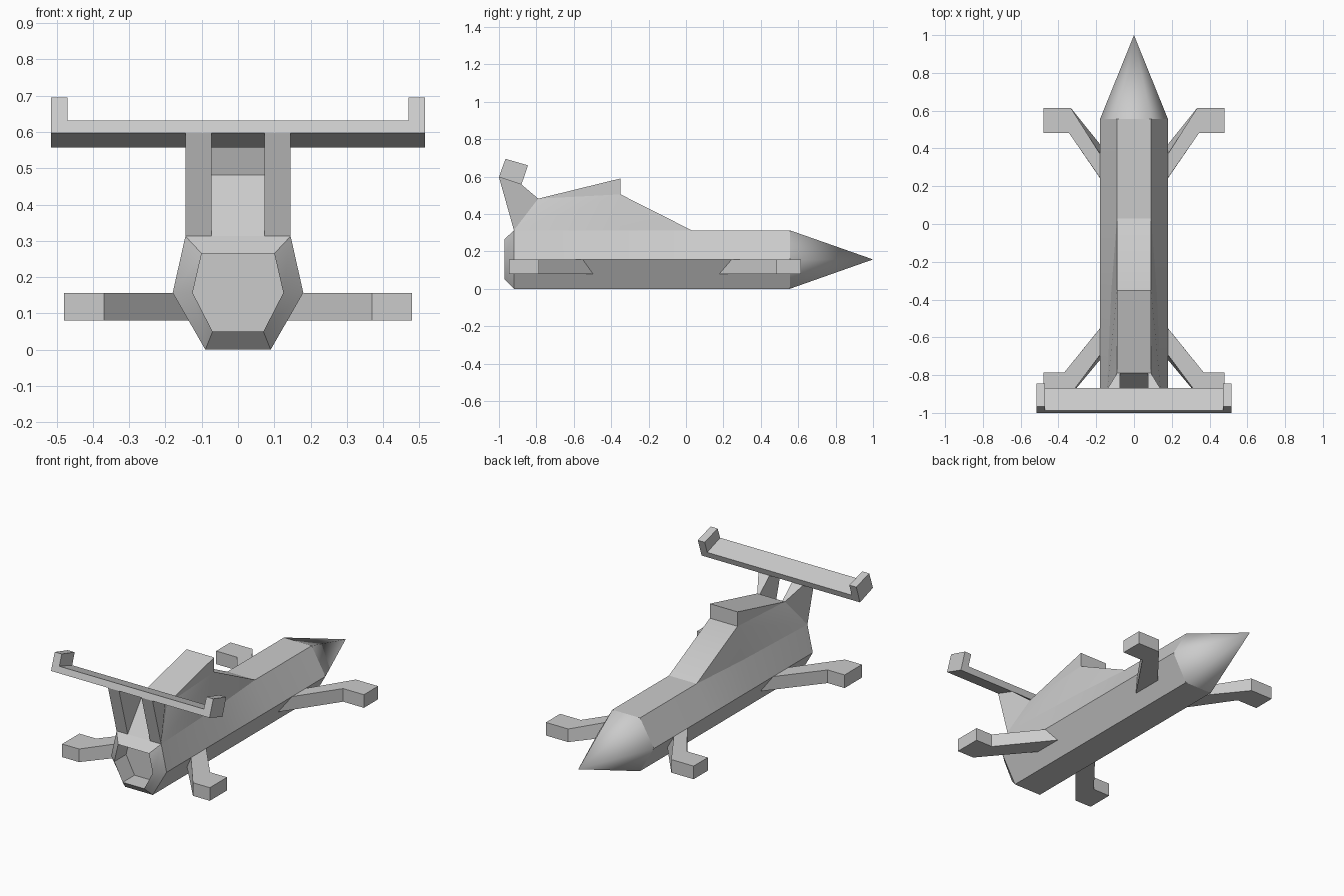
import bpy, bmesh, math

if "Cube" in bpy.data.objects:
    bpy.data.objects.remove(bpy.data.objects["Cube"])

def finish(name, bm, smooth=30):
    bmesh.ops.recalc_face_normals(bm, faces=bm.faces)
    me = bpy.data.meshes.new(name)
    bm.to_mesh(me)
    bm.free()
    ob = bpy.data.objects.new(name, me)
    bpy.context.collection.objects.link(ob)
    bpy.ops.object.select_all(action='DESELECT')
    ob.select_set(True)
    bpy.context.view_layer.objects.active = ob
    bpy.ops.object.shade_smooth_by_angle(angle=math.radians(smooth))
    return ob

def loft(name, rings, smooth=30):
    bm = bmesh.new()
    vs = [[bm.verts.new(p) for p in r] for r in rings]
    n = len(vs[0])
    for a, b in zip(vs, vs[1:]):
        for i in range(n):
            j = (i + 1) % n
            bm.faces.new((a[i], a[j], b[j], b[i]))
    bm.faces.new(vs[0])
    bm.faces.new(vs[-1])
    return finish(name, bm, smooth)

def hull(name, pts):
    # convex block from right-side points mirrored across x
    bm = bmesh.new()
    for x, y, z in pts:
        for s in (1, -1):
            bm.verts.new((s * x, y, z))
    bmesh.ops.convex_hull(bm, input=bm.verts)
    bmesh.ops.dissolve_limit(bm, angle_limit=0.02, verts=bm.verts, edges=bm.edges)
    return finish(name, bm)

def hexa(y, bot, mid, top, z0=0.0, z1=0.313):
    zm = 0.157
    return [(-bot, y, z0), (bot, y, z0), (mid, y, zm), (top, y, z1), (-top, y, z1), (-mid, y, zm)]

def mirror(ob):
    m = ob.modifiers.new("mirror", 'MIRROR')
    m.use_axis[0] = True

# Hexagonal fuselage with bevelled, recessed exhaust
inner = (0.07, 0.125, 0.10, 0.05, 0.265)
loft("fuselage", [hexa(-0.86, *inner), hexa(-0.97, *inner),
                  hexa(-0.92, 0.09, 0.18, 0.145), hexa(-0.35, 0.09, 0.18, 0.12),
                  hexa(0.03, 0.09, 0.18, 0.09), hexa(0.555, 0.09, 0.18, 0.09)])

# Smooth six-sided nose cone
bm = bmesh.new()
base = [bm.verts.new(p) for p in hexa(0.555, 0.09, 0.18, 0.09)]
tip = bm.verts.new((0, 1, 0.157))
for i in range(6):
    bm.faces.new((base[i], base[(i + 1) % 6], tip))
finish("nose_cone", bm, 80)

# Raised engine hump and the air scoop on top
hull("engine_hump", [(0.09, 0.03, 0.313), (0.12, -0.35, 0.313), (0.145, -0.92, 0.313),
                     (0.09, -0.35, 0.505), (0.09, -0.79, 0.482)])
hull("air_scoop", [(0.09, -0.35, 0.505), (0.09, -0.35, 0.59), (0.09, -0.79, 0.482)])

# Twin struts carrying the rear wing
side = [(-0.92, 0.313, 0.145), (-0.79, 0.482, 0.09), (-0.88, 0.558, 0.145), (-1.0, 0.597, 0.145)]
mirror(loft("wing_strut", [[(0.073, y, z) for y, z, _ in side],
                           [(x, y, z) for y, z, x in side]]))

# Tilted rear wing with end plates
hull("rear_wing", [(0.515, -1.0, 0.597), (0.515, -0.88, 0.557),
                   (0.515, -0.868, 0.592), (0.515, -0.988, 0.632)])
plate = [(-0.988, 0.632), (-0.868, 0.592), (-0.845, 0.66), (-0.965, 0.695)]
mirror(loft("wing_end_plate", [[(x, y, z) for y, z in plate] for x in (0.47, 0.515)]))

# Bent suspension arms: outlines at the top and bottom surfaces
arms = {
    "front_arm": ([(0.17, 0.23), (0.345, 0.483), (0.48, 0.483), (0.48, 0.615), (0.335, 0.615), (0.17, 0.355)],
                  [(0.13, 0.17), (0.345, 0.483), (0.48, 0.483), (0.48, 0.615), (0.335, 0.615), (0.13, 0.36)]),
    "rear_arm": ([(0.17, -0.54), (0.37, -0.787), (0.48, -0.787), (0.48, -0.947), (0.37, -0.947), (0.17, -0.68)],
                 [(0.13, -0.49), (0.37, -0.787), (0.48, -0.787), (0.48, -0.947), (0.37, -0.947), (0.13, -0.66)]),
}
for name, (top, bottom) in arms.items():
    mirror(loft(name, [[(x, y, 0.08) for x, y in bottom], [(x, y, 0.157) for x, y in top]]))
